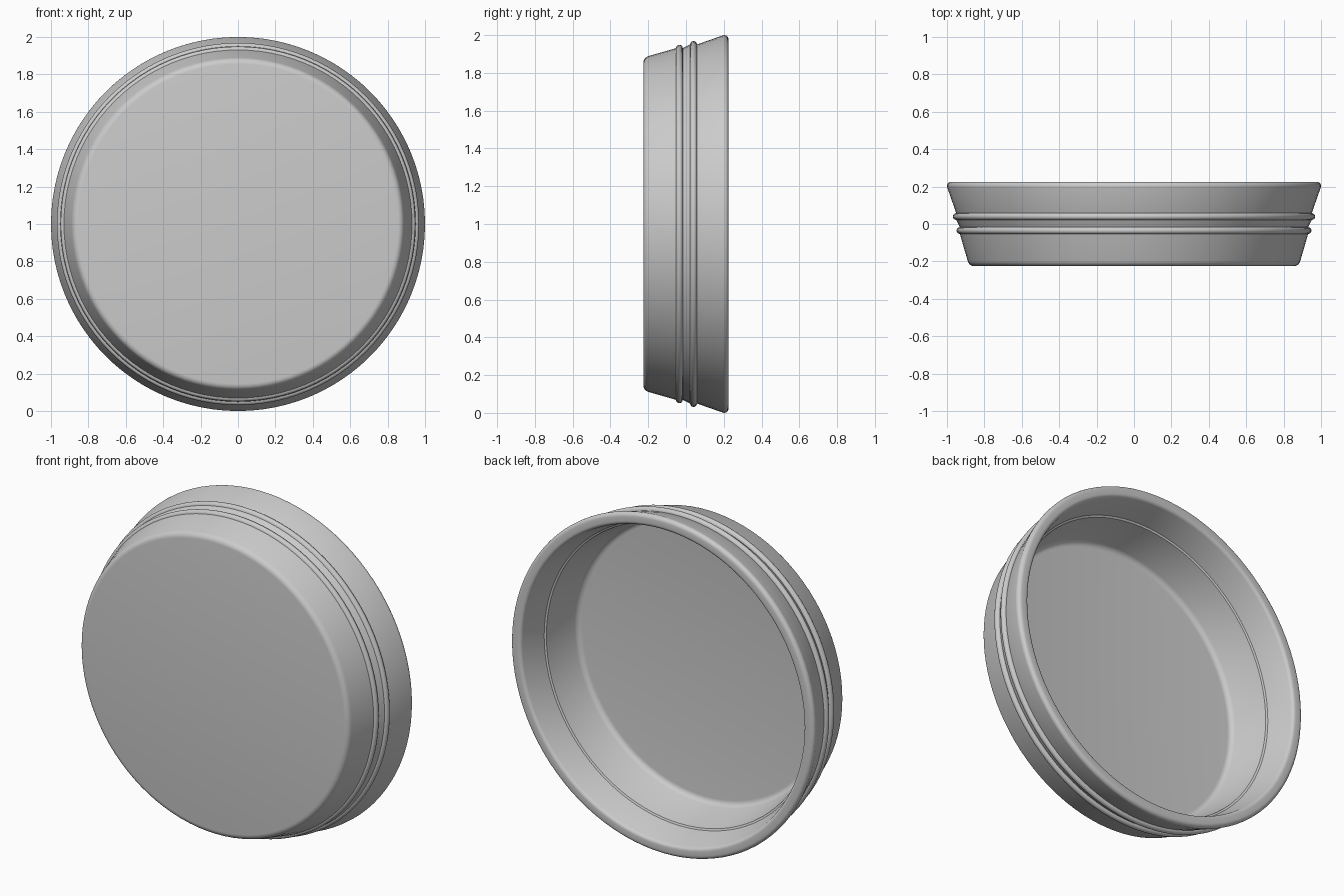
import bpy, bmesh, math
from mathutils import Matrix

cube = bpy.data.objects.get("Cube")
if cube:
    bpy.data.objects.remove(cube, do_unlink=True)

# Plain grey metal
metal = bpy.data.materials.new("grey_metal")
metal.use_nodes = True
grey = (0.6, 0.6, 0.6, 1)
metal.diffuse_color = grey
metal.node_tree.nodes["Principled BSDF"].inputs["Base Color"].default_value = grey


def arc(cr, cy, rad, start, end, steps=5):
    """Points of a rounded corner, as (radius, y), angles in degrees."""
    angles = [math.radians(start + (end - start) * i / steps) for i in range(steps + 1)]
    return [(cr + rad * math.cos(a), cy + rad * math.sin(a)) for a in angles]


def wall(y):
    """Outer radius of the sloped wall."""
    return 0.94 + 0.262 * y


def ridge(y):
    """Half-round bead standing on the wall."""
    return arc(wall(y), y, 0.018, -90, 90, 8)


# Section from the middle of the closed front, round the rim, to the inner floor
profile = [(0, -0.225)]
profile += arc(0.855, -0.19, 0.035, -90, -15)
profile += ridge(-0.035) + ridge(0.04)
profile += arc(0.978, 0.203, 0.022, -15, 90)
profile += arc(0.952, 0.203, 0.022, 90, 165)
# Narrow inner ledge
profile += [(0.893, 0.06), (0.882, 0.055)]
profile += arc(0.805, -0.14, 0.035, -15, -90)
profile += [(0, -0.175)]

# Spin the section about the y axis
bm = bmesh.new()
verts = [bm.verts.new((r, y, 0)) for r, y in profile]
edges = [bm.edges.new(pair) for pair in zip(verts, verts[1:])]
bmesh.ops.spin(bm, geom=verts + edges, cent=(0, 0, 0), axis=(0, 1, 0),
               angle=math.tau, steps=96, use_duplicate=False)
bmesh.ops.remove_doubles(bm, verts=bm.verts, dist=0.0005)
bmesh.ops.recalc_face_normals(bm, faces=bm.faces)
bmesh.ops.transform(bm, matrix=Matrix.Translation((0, 0, 1)), verts=bm.verts)
mesh = bpy.data.meshes.new("round_pan")
bm.to_mesh(mesh)
bm.free()
mesh.materials.append(metal)
pan = bpy.data.objects.new("round_pan", mesh)
bpy.context.collection.objects.link(pan)

# Smooth shading with crisp ledge and bead edges
bpy.context.view_layer.objects.active = pan
pan.select_set(True)
bpy.ops.object.shade_smooth_by_angle(angle=math.radians(35))
